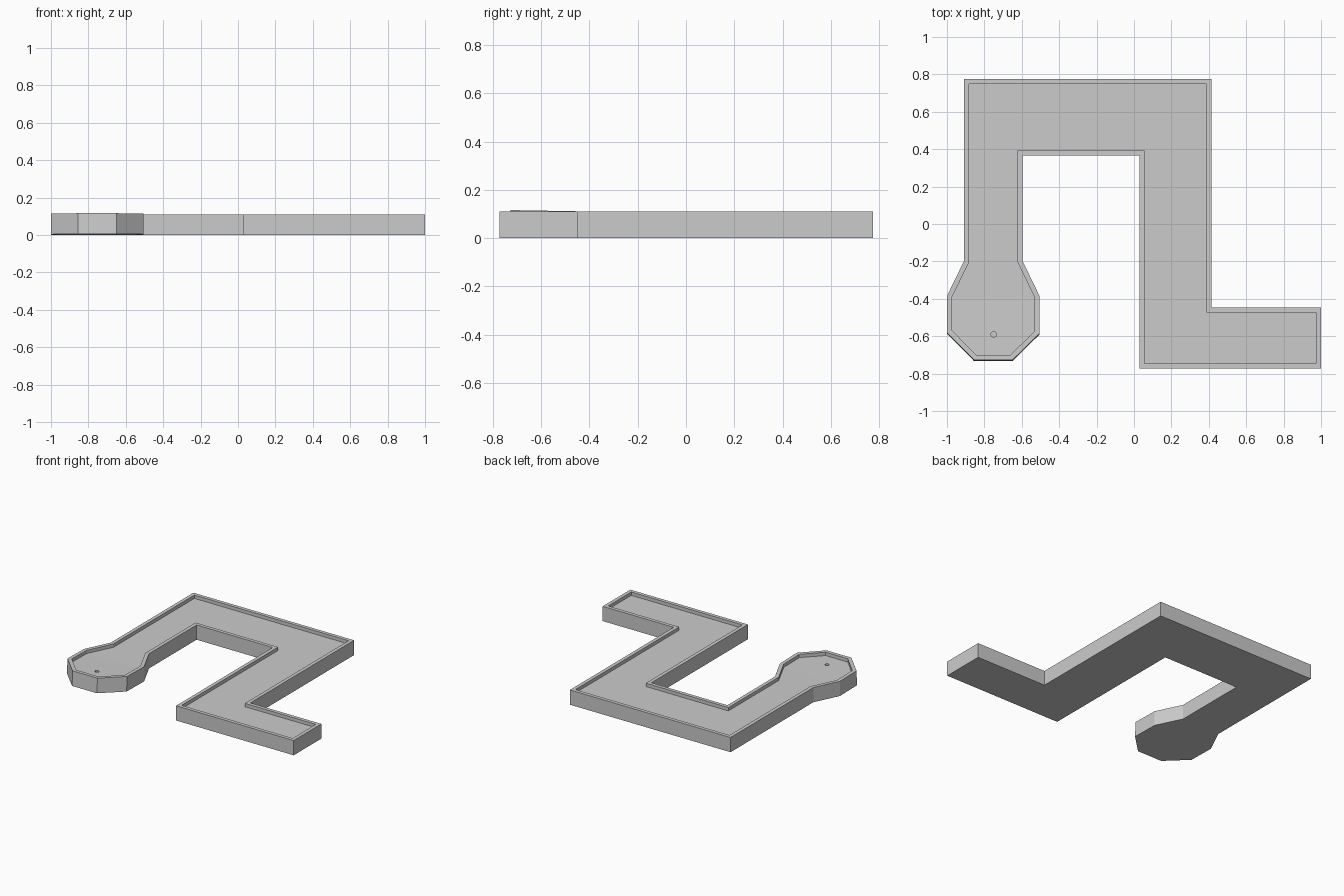
import bpy, bmesh

if "Cube" in bpy.data.objects:
    bpy.data.objects.remove(bpy.data.objects["Cube"])

HEIGHT, RIM, DEPTH = 0.11, 0.027, 0.025

# Outline of the winding course, counter-clockwise
outline = [(-0.91, -0.20), (-1.0, -0.385), (-1.0, -0.58), (-0.855, -0.727),
           (-0.65, -0.727), (-0.505, -0.585), (-0.505, -0.385), (-0.597, -0.195),
           (-0.597, 0.365), (0.03, 0.365), (0.03, -0.772), (1.0, -0.772),
           (1.0, -0.447), (0.415, -0.447), (0.415, 0.775), (-0.91, 0.775)]

bm = bmesh.new()
base = bm.faces.new([bm.verts.new((x, y, 0)) for x, y in outline])
bm.normal_update()

# Solid slab
ext = bmesh.ops.extrude_face_region(bm, geom=[base], use_keep_orig=True)
top_verts = [g for g in ext["geom"] if isinstance(g, bmesh.types.BMVert)]
for v in top_verts:
    v.co.z = HEIGHT
bmesh.ops.recalc_face_normals(bm, faces=bm.faces[:])
top = next(f for f in bm.faces if f.normal.z > 0.9)

# Raised rim around a sunken floor
bmesh.ops.inset_individual(bm, faces=[top], thickness=RIM, use_even_offset=True)
ext = bmesh.ops.extrude_discrete_faces(bm, faces=[top])
floor = ext["faces"][0]
inner = list(floor.verts)
rim_edges = [e for e in bm.edges if e.is_boundary]
bmesh.ops.translate(bm, verts=inner, vec=(0, 0, -DEPTH))
bmesh.ops.bridge_loops(bm, edges=rim_edges)


# Crease floor and underside across the neck of the putting end
def crease(z):
    ring = [v for v in bm.verts if abs(v.co.z - z) < 0.001 and v.co.x < -0.4]
    pair = [v for v in ring if -0.42 < v.co.y < -0.34]
    bmesh.ops.connect_verts(bm, verts=pair)


crease(0)
crease(HEIGHT - DEPTH)

# Slight upward tilt of the putting end
for v in bm.verts:
    if v.co.x < -0.4 and v.co.y < -0.45:
        lift = (-0.385 - v.co.y) * 0.018
        if v.co.z < 0.01:
            v.co.y -= 0.006
        v.co.z += lift

bmesh.ops.recalc_face_normals(bm, faces=bm.faces[:])
mesh = bpy.data.meshes.new("course")
bm.to_mesh(mesh)
bm.free()
course = bpy.data.objects.new("course", mesh)
bpy.context.collection.objects.link(course)

# Small cup hole
bpy.ops.mesh.primitive_cylinder_add(vertices=16, radius=0.015, depth=0.1,
                                    location=(-0.75, -0.59, 0.09))
cutter = bpy.context.object
cutter.name = "cup_cutter"
cutter.hide_render = True
mod = course.modifiers.new("cup", "BOOLEAN")
mod.object = cutter
mod.operation = "DIFFERENCE"
mod.solver = "EXACT"
bpy.context.view_layer.objects.active = course
bpy.ops.object.modifier_apply(modifier="cup")
bpy.data.objects.remove(cutter)
